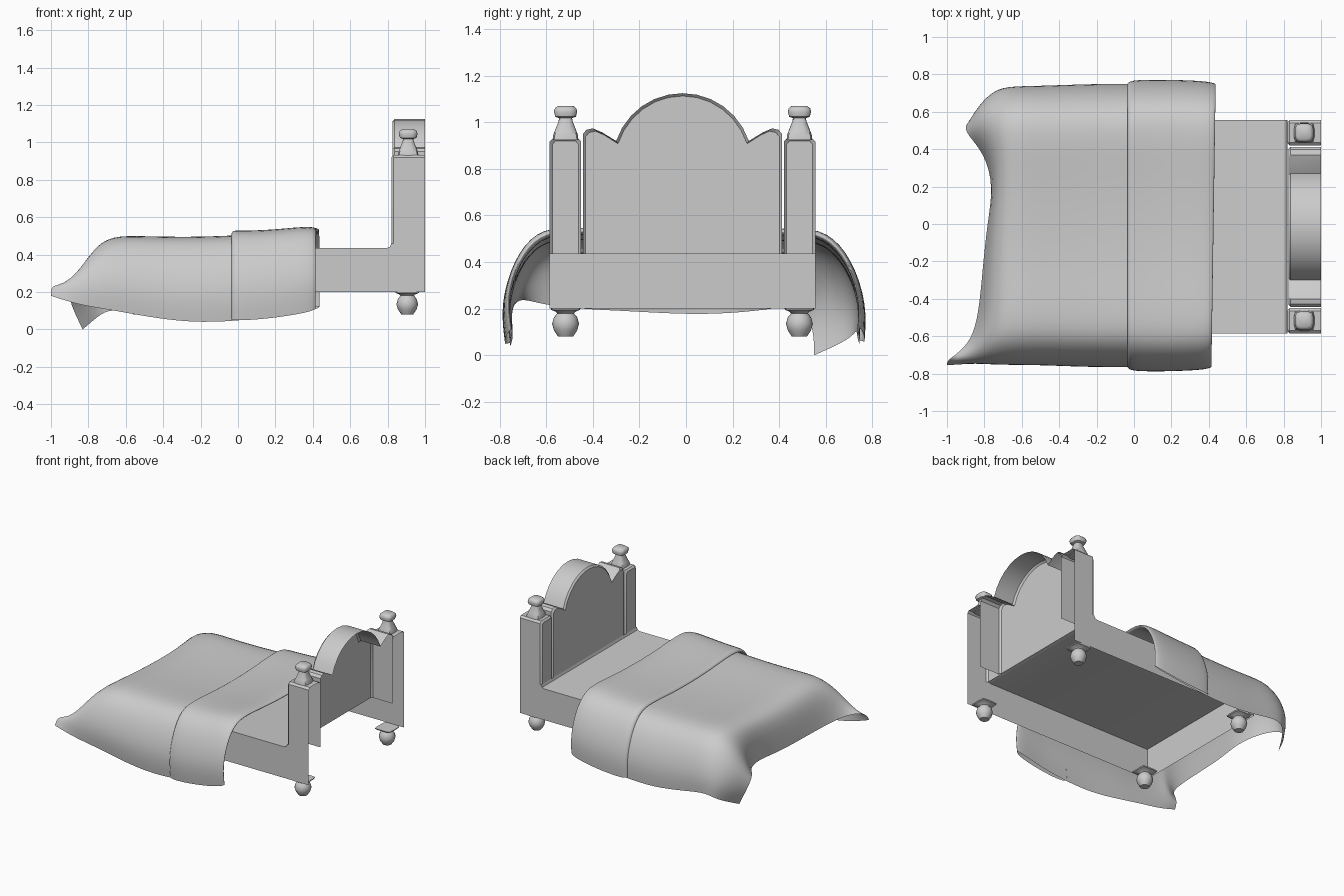
import bpy, bmesh, math

if "Cube" in bpy.data.objects:
    bpy.data.objects.remove(bpy.data.objects["Cube"])

CY = -0.015          # centre line of the bed frame in y
HEAD_X, BACK_X, FOOT_X = 0.82, 1.0, -0.61
TOP_Z, LOW_Z = 0.435, 0.2


def make(name, verts, faces, angle=40):
    me = bpy.data.meshes.new(name)
    me.from_pydata(verts, [], faces)
    bm = bmesh.new()
    bm.from_mesh(me)
    bmesh.ops.recalc_face_normals(bm, faces=bm.faces)
    bm.to_mesh(me)
    bm.free()
    ob = bpy.data.objects.new(name, me)
    bpy.context.collection.objects.link(ob)
    bpy.ops.object.select_all(action='DESELECT')
    ob.select_set(True)
    bpy.context.view_layer.objects.active = ob
    bpy.ops.object.shade_smooth_by_angle(angle=math.radians(angle))
    return ob


def shell(name, outline, x0, x1):
    """Front face plus rim; open at the back and along the bottom edge."""
    n = len(outline)
    b = 0.012
    cy = sum(p[0] for p in outline) / n
    half = max(abs(p[0] - cy) for p in outline)
    inset = [(cy + (y - cy) * (1 - b / half), z if z <= TOP_Z else z - b) for y, z in outline]
    verts = [(x0, y, z) for y, z in inset]
    verts += [(x0 + b, y, z) for y, z in outline]
    verts += [(x1, y, z) for y, z in outline]
    faces = [tuple(range(n))]
    for k in (0, n):
        faces += [(k + i, k + i + 1, k + n + i + 1, k + n + i) for i in range(n - 1)]
    return make(name, verts, faces, 30)


def turned(name, cx, cy, rings, seg=16):
    """Loft of rings (radius, z, squareness)."""
    verts, faces = [], []
    for r, z, p in rings:
        for i in range(seg):
            a = 2 * math.pi * i / seg
            c, s = math.cos(a), math.sin(a)
            k = r / (abs(c) ** p + abs(s) ** p) ** (1 / p)
            verts.append((cx + k * c, cy + k * s, z))
    for j in range(len(rings) - 1):
        for i in range(seg):
            m = (i + 1) % seg
            faces.append((j * seg + i, j * seg + m, (j + 1) * seg + m, (j + 1) * seg + i))
    faces += [tuple(range(seg)), tuple(range((len(rings) - 1) * seg, len(rings) * seg))]
    return make(name, verts, faces, 50)


# Bed frame: open box with a top and a small fillet up to the headboard
prof = [(FOOT_X, LOW_Z), (FOOT_X, TOP_Z), (0.795, TOP_Z), (0.813, 0.442), (HEAD_X, 0.46)]
y0, y1 = CY - 0.57, CY + 0.57
side = prof + [(BACK_X, 0.46), (BACK_X, LOW_Z)]
n = len(side)
verts = [(x, y0, z) for x, z in side] + [(x, y1, z) for x, z in side]
faces = [tuple(range(n)), tuple(range(n, 2 * n))]
faces += [(i, i + 1, n + i + 1, n + i) for i in range(len(prof) - 1)]
make("bed_frame", verts, faces, 30)

# Posts, finials and ball feet
FINIAL = [(.055, .925, 6), (.053, .945, 5), (.046, .965, 4), (.03, 1.005, 4), (.028, 1.018, 4),
          (.044, 1.024, 4), (.05, 1.045, 4), (.046, 1.06, 4), (.034, 1.07, 4)]
FOOT = [(.064, .203, 12), (.062, .195, 10), (.042, .187, 3), (.036, .18, 2), (.05, .163, 2),
        (.058, .135, 2), (.05, .107, 2), (.032, .08, 2)]
for s, tag in ((-1, "right"), (1, "left")):
    a, b = CY + s * 0.57, CY + s * 0.435
    shell("post_" + tag, [(a, TOP_Z), (a, .918), (a - s * .015, .932),
                          (b + s * .015, .932), (b, .918), (b, TOP_Z)], HEAD_X, BACK_X)
    turned("finial_" + tag, 0.91, CY + s * 0.502, FINIAL)
    for x, end in ((0.905, "head"), (-0.53, "foot")):
        turned("foot_%s_%s" % (end, tag), x, CY + s * 0.502, FOOT)

# Headboard with a central arch and two small shoulders
half = [(.428, TOP_Z), (.428, .95), (.412, .968), (.385, .974), (.345, .957), (.285, .92)]
R, top = 0.3006, 1.125
amax = math.asin(0.285 / R)
arc = [(R * math.sin(t), top - R + R * math.cos(t))
       for t in (-amax + 2 * amax * i / 12 for i in range(1, 12))]
outline = [(-y, z) for y, z in half] + arc + half[::-1]
shell("headboard", [(CY + y, z) for y, z in outline], HEAD_X + 0.005, BACK_X)

# Blanket: draped cross-section swept along the bed, folded back at the head end
SECTION = [(-.755, .05), (-.775, .2), (-.725, .37), (-.635, .49), (-.5, .51), (-.25, .487), (0, .48),
           (.25, .487), (.46, .505), (.6, .49), (.7, .37), (.755, .2), (.745, .06)]
# x, side scale, top lift, hem lift
ROWS = [(-.68, .985, .0, .055), (-.5, .985, -.005, .02), (-.25, 1.0, -.01, -.015),
        (0, 1.0, .0, -.005), (.2, 1.0, .01, .02), (.37, .985, .015, .05),
        (.425, .99, .022, .065), (.43, 1.0, .038, .06), (.385, 1.02, .05, .04),
        (.2, 1.03, .03, .01), (.03, 1.03, .024, -.002), (-.025, 1.02, .028, .0), (-.035, 1.0, .01, .003)]
FOOT_EDGE = [(-1.0, -.755, .18), (-1.0, -.73, .235), (-.94, -.69, .24), (-.87, -.62, .22),
             (-.83, -.48, .2), (-.81, -.25, .19), (-.785, 0, .175), (-.75, .2, .18), (-.8, .38, .2),
             (-.895, .48, .22), (-.905, .53, .17), (-.87, .55, .08), (-.83, .55, 0)]
FOOT_DROP = [(-.85, -.745, .13), (-.87, -.75, .22), (-.85, -.72, .32), (-.81, -.63, .42),
             (-.78, -.48, .43), (-.775, -.25, .41), (-.765, 0, .4), (-.745, .22, .4), (-.76, .4, .41),
             (-.81, .54, .4), (-.83, .64, .3), (-.8, .7, .17), (-.75, .71, .07)]
verts = FOOT_EDGE + FOOT_DROP
m = len(SECTION)
for x, s, lift, hem in ROWS:
    for i, (y, z) in enumerate(SECTION):
        h = max(0, abs(i - 6) - 3) / 3          # 0 on top, 1 at the hem
        verts.append((x + .015 * y * (x > .1), y * s, z + lift * (1 - h) + hem * h))
rows = len(verts) // m
faces = [(r * m + i, r * m + i + 1, (r + 1) * m + i + 1, (r + 1) * m + i)
         for r in range(rows - 1) for i in range(m - 1)]
blanket = make("blanket", verts, faces, 180)
sub = blanket.modifiers.new("smooth_drape", 'SUBSURF')
sub.levels = sub.render_levels = 2
sub.boundary_smooth = 'PRESERVE_CORNERS'
